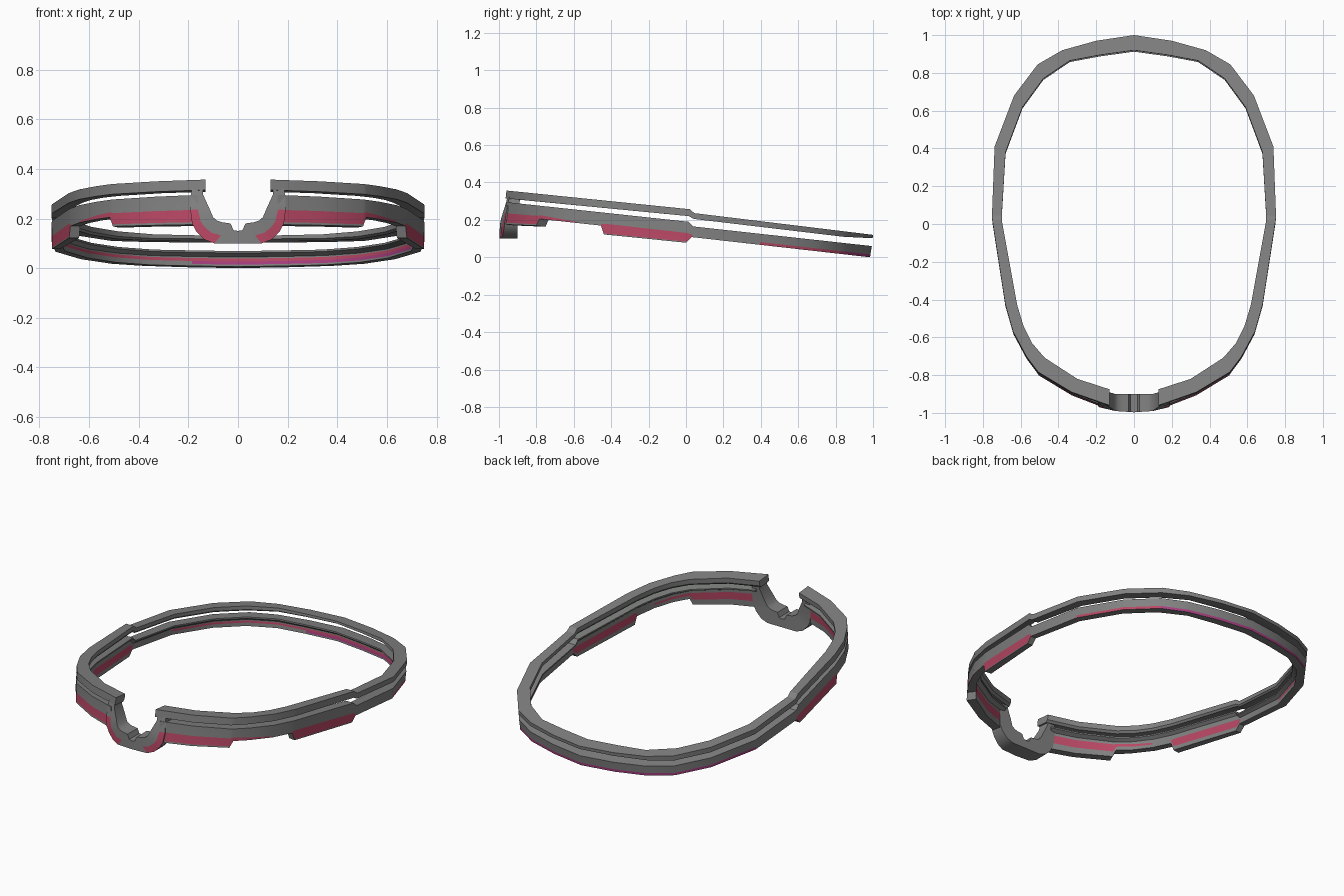
import bpy, bmesh, math


def material(name, rgb):
    m = bpy.data.materials.new(name)
    m.diffuse_color = (*rgb, 1)
    return m


MATS = [material("grey", (0.22, 0.225, 0.22)),
        material("rose", (0.49, 0.065, 0.13)),
        material("magenta", (0.40, 0.05, 0.22))]


def table(keys, y):
    """Piecewise linear lookup."""
    if y <= keys[0][0]:
        return keys[0][1]
    for (a, u), (b, v) in zip(keys, keys[1:]):
        if y <= b:
            return u + (v - u) * (y - a) / (b - a)
    return keys[-1][1]


def loft(name, half, colour, smooth=30):
    """Skin mirrored cross-sections; half runs from the right side to the centre."""
    stations = half + [[(-x, y, z) for x, y, z in s] for s in reversed(half)
                       if abs(s[0][0]) > 1e-5]
    bm = bmesh.new()
    rows = [[bm.verts.new(p) for p in s] for s in stations]
    n = len(rows[0])
    for a, b in zip(rows, rows[1:]):
        for i in range(n):
            j = (i + 1) % n
            f = bm.faces.new((a[i], a[j], b[j], b[i]))
            f.material_index = colour(i, f.calc_center_median())
    bm.faces.new(rows[0])
    bm.faces.new(rows[-1])
    bmesh.ops.recalc_face_normals(bm, faces=bm.faces)
    mesh = bpy.data.meshes.new(name)
    bm.to_mesh(mesh)
    bm.free()
    for m in MATS:
        mesh.materials.append(m)
    ob = bpy.data.objects.new(name, mesh)
    bpy.context.collection.objects.link(ob)
    bpy.ops.object.select_all(action='DESELECT')
    ob.select_set(True)
    bpy.context.view_layer.objects.active = ob
    bpy.ops.object.shade_smooth_by_angle(angle=math.radians(smooth))


# Right half of the plan outline: outer x, y, inner x, y
PLAN = [(0.13, -0.96, 0.13, -0.875), (0.33, -0.89, 0.30, -0.82),
        (0.505, -0.785, 0.47, -0.71), (0.518, -0.77, 0.48, -0.70),
        (0.57, -0.70, 0.54, -0.63), (0.64, -0.57, 0.585, -0.54),
        (0.677, -0.44, 0.618, -0.43), (0.682, -0.42, 0.622, -0.41),
        (0.75, 0.02, 0.70, 0.02), (0.752, 0.045, 0.70, 0.045),
        (0.738, 0.41, 0.68, 0.38), (0.635, 0.68, 0.59, 0.62),
        (0.51, 0.845, 0.48, 0.77), (0.38, 0.92, 0.34, 0.865),
        (0.20, 0.97, 0.18, 0.895), (0.0, 1.0, 0.0, 0.92)]

# Heights, and depths below the top, keyed by y
UPPER_TOP = [(-0.96, 0.357), (0.02, 0.257), (0.045, 0.236), (1, 0.12)]
UPPER_H = [(-0.96, 0.042), (0.02, 0.037), (0.045, 0.031), (0.85, 0.029), (1, 0.018)]
LOWER_TOP = [(-1, 0.30), (0.02, 0.19), (0.045, 0.165), (1, 0.06)]
KEYS = (-0.97, -0.785, -0.77, -0.57, -0.44, -0.42, 0.02, 0.045, 1)
LOWER_H, OUT_A, OUT_B, IN_A, IN_B, IN_C = [list(zip(KEYS, d)) for d in (
    (0.12, 0.108, 0.07, 0.07, 0.07, 0.115, 0.112, 0.057, 0.06),      # bottom
    (0.06, 0.055, 0.05, 0.064, 0.062, 0.058, 0.06, 0.043, 0.045),    # outer colour top
    (0.11, 0.100, 0.068, 0.068, 0.068, 0.11, 0.106, 0.056, 0.059),   # outer colour end
    (0.038, 0.036, 0.034, 0.042, 0.05, 0.048, 0.048, 0.028, 0.028),  # inner colour top
    (0.06, 0.058, 0.042, 0.048, 0.055, 0.07, 0.07, 0.038, 0.040),    # inner colour mid
    (0.084, 0.078, 0.05, 0.052, 0.06, 0.092, 0.09, 0.049, 0.052))]   # inner colour end


def point(s, t, top, depth):
    """t goes from outer edge to inner edge; lower points lean forward with the tilt."""
    x = s[0] + (s[2] - s[0]) * t
    y = s[1] + (s[3] - s[1]) * t
    z = table(top, y) - depth
    return (x, y + 0.11 * (z - table(UPPER_TOP, y)), z)


# Upper ring, open at the front
upper = []
for s in PLAN:
    h = table(UPPER_H, s[1])
    upper.append([point(s, t, UPPER_TOP, d) for t, d in
                  ((0, 0), (1, 0), (1, h * 0.7), (0.85, h), (0, h))])
loft("upper_ring", upper, lambda i, c: 0)

# Lower band with deeper front and side pads and a thin inner lip
lower = []
for k, s in enumerate(PLAN):
    if k == 0:
        s = (0.16, -0.955, 0.16, -0.87)
    h, oa, ob, ia, ib, ic = (table(q, s[1]) for q in
                             (LOWER_H, OUT_A, OUT_B, IN_A, IN_B, IN_C))
    lower.append([point(s, t, LOWER_TOP, q) for t, q in
                  ((0, 0), (1, 0), (1, 0.008), (0.7, 0.022), (0.7, ia), (0.7, ib),
                   (0.7, ic), (0.7, h), (0.03, h), (0.03, ob), (0.03, oa))])


def band_colour(i, c):
    if i not in (4, 5, 9):
        return 0
    if c.y < -0.56 or -0.45 < c.y < 0.025:     # front and side pads
        return 1
    if c.y < 0.3:
        return 0
    if i == 4:                                 # upper strip inside the back
        return 1
    if i == 5:                                 # lower strip inside the back
        return 2 if c.x > -0.2 else 0
    return 1 if c.x > 0.45 else 2              # strip outside the back


loft("lower_band", lower, band_colour)

# Bridge: inner x, z, outer x, z, back y
BRIDGE = [(0.14, 0.322, 0.185, 0.322, -0.885),
          (0.14, 0.295, 0.19, 0.29, -0.89),
          (0.115, 0.24, 0.192, 0.235, -0.895),
          (0.10, 0.205, 0.185, 0.18, -0.90),
          (0.085, 0.192, 0.168, 0.148, -0.90),
          (0.065, 0.185, 0.135, 0.115, -0.90),
          (0.03, 0.180, 0.095, 0.10, -0.90),
          (0.018, 0.153, 0.03, 0.10, -0.90),
          (0.0, 0.150, 0.0, 0.10, -0.90)]
FRONT = [(0, -0.997), (0.1, -0.99), (0.2, -0.966)]
bridge = []
for xi, zi, xo, zo, yb in BRIDGE:
    xm, zm = xi + (xo - xi) * 0.6, zi + (zo - zi) * 0.6
    bridge.append([(x, table(FRONT, x) + max(0, z - 0.2) * 0.2, z)
                   for x, z in ((xi, zi), (xm, zm), (xo, zo))]
                  + [(xo, yb, zo), (xi, yb, zi)])
loft("bridge", bridge,
     lambda i, c: 1 if i == 1 and c.z < 0.225 and abs(c.x) > 0.095 else 0, 50)
